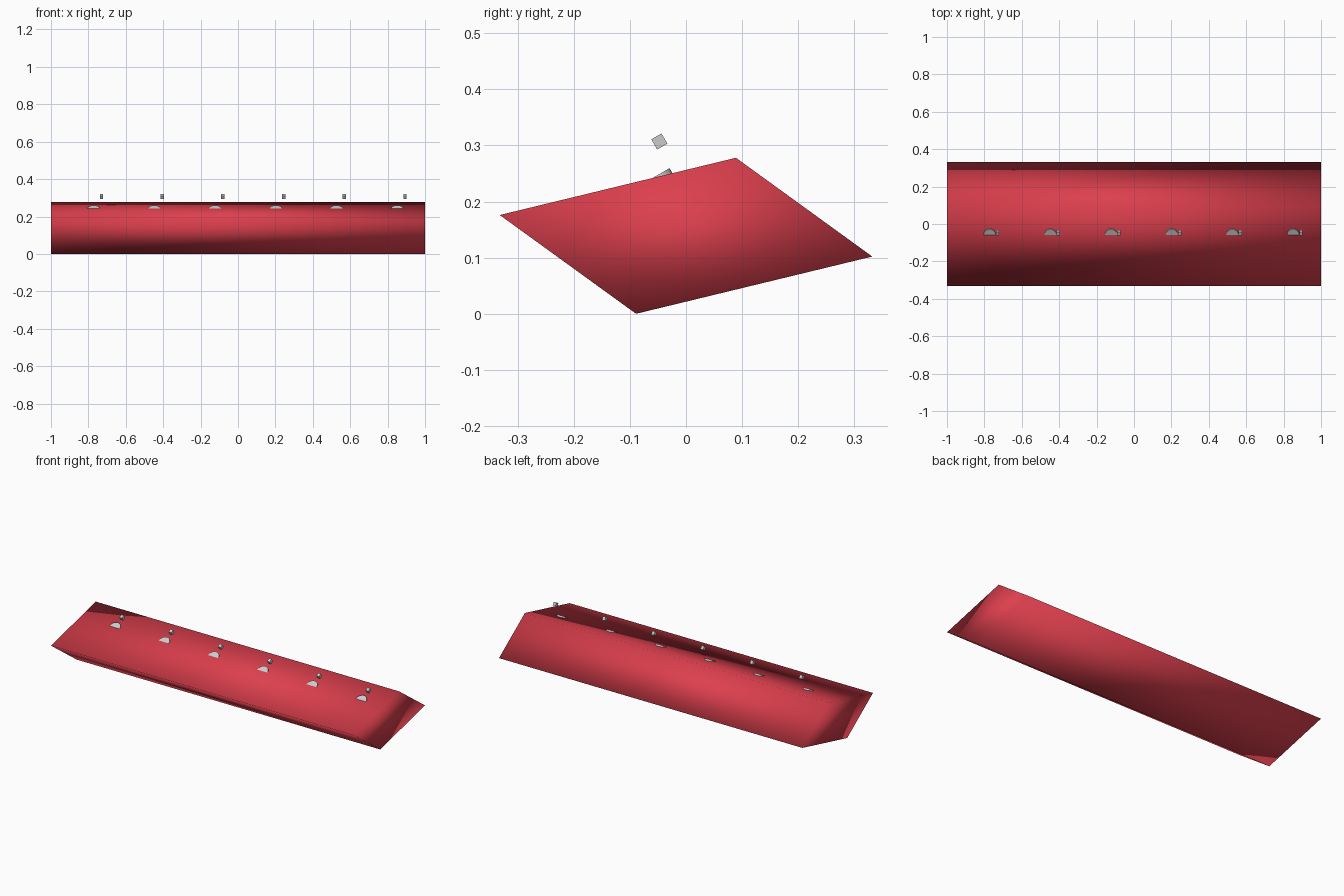
import bpy, bmesh, math

if "Cube" in bpy.data.objects:
    bpy.data.objects.remove(bpy.data.objects["Cube"])

red = bpy.data.materials.new("red")
red.diffuse_color = (0.72, 0.05, 0.075, 1)
red.use_nodes = True
red.node_tree.nodes["Principled BSDF"].inputs["Base Color"].default_value = red.diffuse_color
TILT = math.radians(30)

# Slanted bar: parallelogram profile extruded along x, smooth shaded
profile = [(-0.332, 0.176), (-0.089, 0.0), (0.332, 0.102), (0.089, 0.278)]
bm = bmesh.new()
face = bm.faces.new([bm.verts.new((-1, y, z)) for y, z in profile])
ext = bmesh.ops.extrude_face_region(bm, geom=[face])
bmesh.ops.translate(bm, vec=(2, 0, 0),
                    verts=[v for v in ext["geom"] if isinstance(v, bmesh.types.BMVert)])
if not any(abs(f.normal.x) > 0.9 and f.calc_center_median().x < -0.9 for f in bm.faces):
    bm.faces.new([v for v in bm.verts if v.co.x < 0])
bmesh.ops.recalc_face_normals(bm, faces=bm.faces)
for f in bm.faces:
    f.smooth = True
mesh = bpy.data.meshes.new("bar")
bm.to_mesh(mesh)
bm.free()
mesh.materials.append(red)
bar = bpy.data.objects.new("bar", mesh)
bpy.context.collection.objects.link(bar)

# Six tilted knobs, mostly sunk in the bar, each with a small floating block
for i in range(6):
    x = -0.73 + i * 0.3246
    bpy.ops.mesh.primitive_cylinder_add(vertices=32, radius=0.032, depth=0.03,
                                        location=(x - 0.042, -0.0495, 0.2305),
                                        rotation=(TILT, 0, 0))
    knob = bpy.context.object
    knob.name = f"knob_{i + 1}"
    bpy.ops.object.shade_smooth_by_angle()
    bpy.ops.mesh.primitive_cube_add(size=1, location=(x, -0.0475, 0.307),
                                    rotation=(TILT, 0, 0))
    block = bpy.context.object
    block.name = f"pointer_{i + 1}"
    block.scale = (0.018, 0.021, 0.021)
